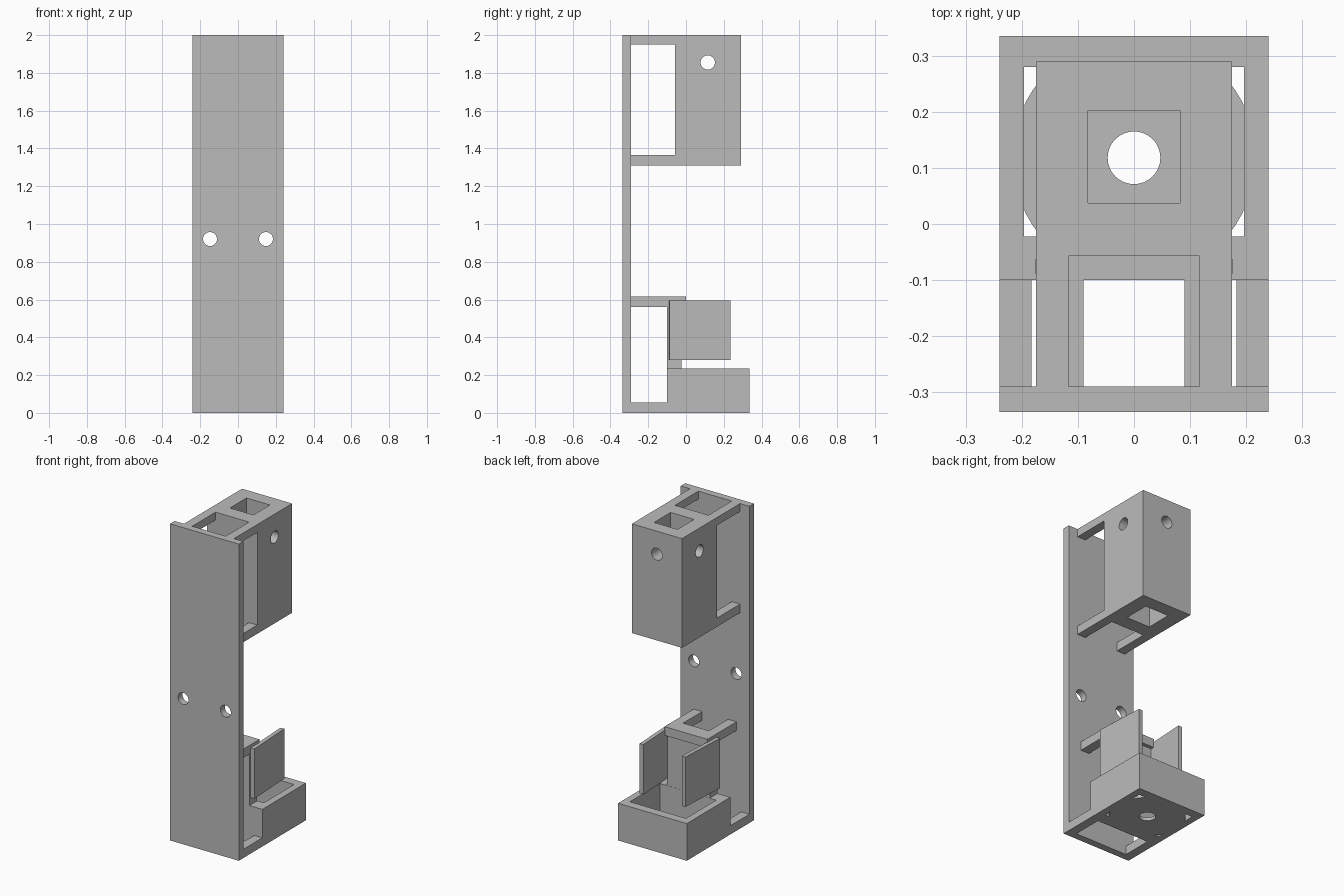
import bpy
import math

cube = bpy.data.objects.get("Cube")
if cube:
    bpy.data.objects.remove(cube, do_unlink=True)

grey = bpy.data.materials.new("plain grey")
grey.use_nodes = True
grey.diffuse_color = (0.5, 0.5, 0.5, 1)
grey.node_tree.nodes["Principled BSDF"].inputs["Base Color"].default_value = (0.5, 0.5, 0.5, 1)


def box(name, x, y, z, turn=0):
    """Box from (low, high) ranges on each axis, turned about its own z."""
    ranges = (x, y, z)
    bpy.ops.mesh.primitive_cube_add(size=1, location=[(a + b) / 2 for a, b in ranges])
    ob = bpy.context.object
    ob.name = name
    ob.scale = [b - a for a, b in ranges]
    bpy.ops.object.transform_apply(location=False, rotation=False, scale=True)
    ob.rotation_euler.z = turn
    ob.data.materials.append(grey)
    return ob


def rod(name, centre, radius, length, axis="z", sides=32):
    turn = {"x": (0, math.pi / 2, 0), "y": (math.pi / 2, 0, 0), "z": (0, 0, 0)}[axis]
    bpy.ops.mesh.primitive_cylinder_add(vertices=sides, radius=radius, depth=length,
                                        location=centre, rotation=turn)
    ob = bpy.context.object
    ob.name = name
    ob.data.materials.append(grey)
    return ob


def cut(ob, *cutters):
    for cutter in cutters:
        cutter.hide_render = True
        mod = ob.modifiers.new("cut", "BOOLEAN")
        mod.operation = "DIFFERENCE"
        mod.solver = "EXACT"
        mod.object = cutter
        bpy.context.view_layer.objects.active = ob
        bpy.ops.object.modifier_apply(modifier=mod.name)
        bpy.data.objects.remove(cutter, do_unlink=True)


def finish_round(ob):
    bpy.ops.object.select_all(action="DESELECT")
    ob.select_set(True)
    bpy.context.view_layer.objects.active = ob
    bpy.ops.object.shade_smooth_by_angle(angle=math.radians(30))


PLATE_BACK = -0.29
WALL = -0.1          # front of the lower box

# Tall mounting plate with two screw holes
plate = box("mounting_plate", (-0.24, 0.24), (-0.335, PLATE_BACK), (0, 2))
cut(plate, *[rod("hole", (s * 0.148, -0.31, 0.92), 0.037, 0.2, "y") for s in (-1, 1)])
finish_round(plate)

# Upper block with a square shaft and crossing screw holes
block = box("upper_block", (-0.175, 0.175), (-0.057, 0.29), (1.31, 2))
cut(block,
    box("shaft", (-0.082, 0.082), (0.037, 0.202), (1.2, 2.1)),
    rod("cross_hole", (0, 0.115, 1.855), 0.038, 0.6, "x"),
    rod("back_hole", (0, 0.115, 1.855), 0.038, 0.6, "y"))
finish_round(block)

# Open-bottomed lower box
tray = box("lower_box", (-0.24, 0.24), (WALL, 0.335), (0, 0.235))
cut(tray, box("cavity", (-0.196, 0.196), (-0.022, 0.28), (-0.1, 0.4)))

# Round floor with a centre hole
floor = rod("round_floor", (0, 0.118, 0.0105), 0.217, 0.021, sides=64)
cut(floor, rod("hole", (0, 0.118, 0), 0.047, 0.2))
finish_round(floor)

# Upright panel and its overhanging cap
box("panel", (-0.15, 0.15), (WALL, -0.023), (0.235, 0.56))
box("panel_cap", (-0.15, 0.15), (WALL, 0), (0.56, 0.615))

# Paired arms and side plates that lean slightly inward
for side, s in (("left", 1), ("right", -1)):
    def arm(name, inner, outer, end, z):
        box(side + "_" + name, sorted((s * inner, s * outer)), (PLATE_BACK, end), z)

    arm("top_arm", 0.117, 0.175, -0.057, (1.95, 2))
    arm("block_bottom_arm", 0.117, 0.175, -0.057, (1.31, 1.365))
    arm("panel_arm", 0.09, 0.15, WALL, (0.56, 0.615))
    arm("base_arm", 0.183, 0.24, WALL, (0, 0.055))
    box(side + "_side_plate", sorted((s * 0.142, s * 0.168)), (-0.089, 0.234),
        (0.28, 0.595), turn=s * math.radians(3))
